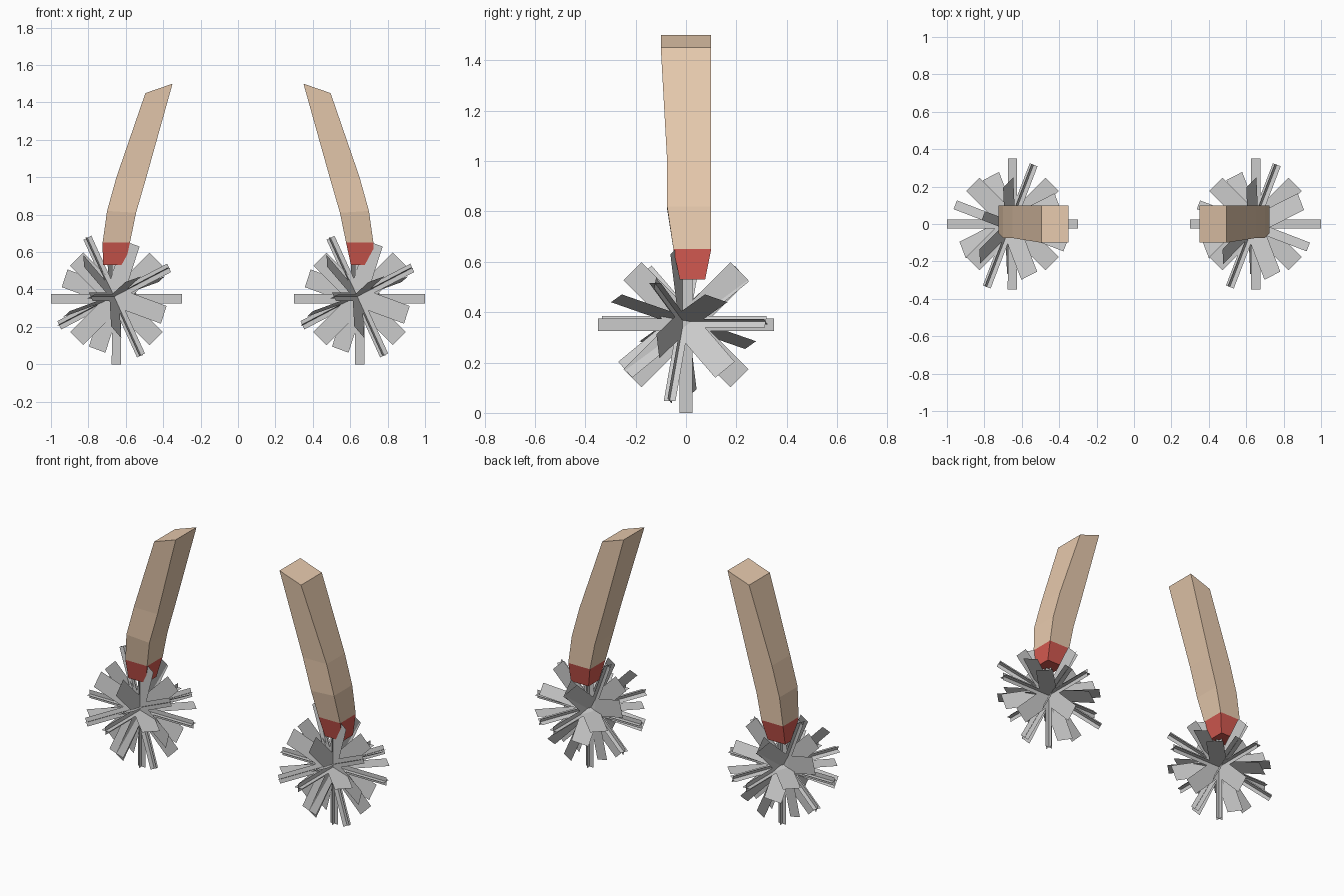
import bpy, bmesh
from math import radians
from mathutils import Matrix, Vector

if "Cube" in bpy.data.objects:
    bpy.data.objects.remove(bpy.data.objects["Cube"])


def material(name, rgb):
    m = bpy.data.materials.new(name)
    m.diffuse_color = (*rgb, 1)
    m.use_nodes = True
    m.node_tree.nodes["Principled BSDF"].inputs["Base Color"].default_value = m.diffuse_color
    return m


def finish(bm, name, mat=None):
    me = bpy.data.meshes.new(name)
    bm.to_mesh(me)
    bm.free()
    if mat:
        me.materials.append(mat)
    ob = bpy.data.objects.new(name, me)
    bpy.context.collection.objects.link(ob)
    return ob


def loft(name, rings, side, mat):
    """Four-sided tube; ring = inner x, inner z, outer x, outer z, front y, back y."""
    bm = bmesh.new()
    loops = []
    for xi, zi, xo, zo, y0, y1 in rings:
        pts = [(xi, y0, zi), (xo, y0, zo), (xo, y1, zo), (xi, y1, zi)]
        loops.append([bm.verts.new((side * x, y, z)) for x, y, z in pts])
    for a, b in zip(loops, loops[1:]):
        for i in range(4):
            j = (i + 1) % 4
            bm.faces.new((a[i], a[j], b[j], b[i]))
    bm.faces.new(loops[0])
    bm.faces.new(loops[-1])
    bmesh.ops.recalc_face_normals(bm, faces=bm.faces)
    return finish(bm, name, mat)


def strip(bm, matrix, half_length, width):
    """Flat paper strip through the centre."""
    pts = [(-1, -1), (1, -1), (1, 1), (-1, 1)]
    bm.faces.new([bm.verts.new(matrix @ Vector((half_length * u, width / 2 * v, 0)))
                  for u, v in pts])


def pompom(name, centre):
    bm = bmesh.new()
    planes = [Matrix(), Matrix.Rotation(radians(90), 4, 'X'), Matrix.Rotation(radians(90), 4, 'Y')]
    # One upright burst and one tilted copy
    tilt = (Matrix.Translation((-0.012, -0.01, 0.012))
            @ Matrix.Rotation(radians(-21), 4, 'Z') @ Matrix.Rotation(radians(-26), 4, 'Y'))
    for burst in (Matrix(), tilt):
        for plane in planes:
            # Long narrow strips on the axes, short wide ones on the diagonals
            for angle, half, width in ((0, .35, .05), (90, .35, .05), (45, .30, .10), (135, .30, .10)):
                turn = Matrix.Rotation(radians(angle), 4, 'Z')
                strip(bm, Matrix.Translation(centre) @ burst @ plane @ turn, half, width)
    return finish(bm, name)


skin = material("skin", (0.80, 0.59, 0.42))
red = material("red", (0.65, 0.10, 0.08))

arm_rings = [(.35, 1.50, .495, 1.45, -.10, .10),
             (.49, 1.00, .65, 1.00, -.075, .10),
             (.545, .81, .70, .82, -.075, .10),
             (.578, .65, .724, .65, -.05, .10)]
cuff_rings = [arm_rings[-1], (.604, .53, .722, .53, -.025, .076)]

for label, side in (("left", -1), ("right", 1)):
    loft(label + "_forearm", arm_rings, side, skin)
    loft(label + "_cuff", cuff_rings, side, red)
    pompom(label + "_pompom", (side * 0.65, 0, 0.35))
